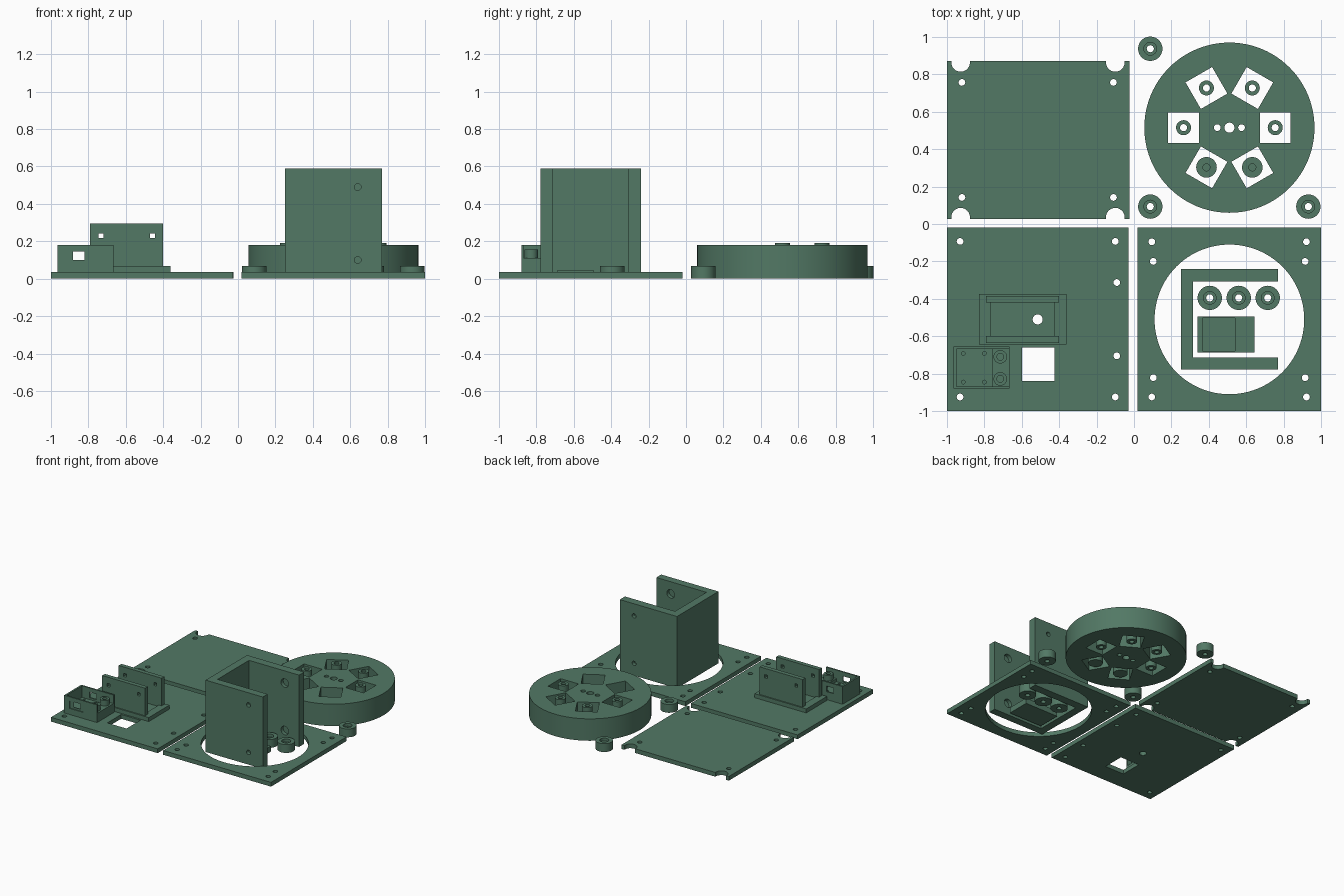
import bpy, bmesh, math
from mathutils import Matrix, Vector

if "Cube" in bpy.data.objects:
    bpy.data.objects.remove(bpy.data.objects["Cube"], do_unlink=True)

GREEN = (0.085, 0.19, 0.13, 1)
mat = bpy.data.materials.new("matte green plastic")
mat.use_nodes = True
mat.diffuse_color = GREEN
mat.node_tree.nodes["Principled BSDF"].inputs["Base Color"].default_value = GREEN


def finish(bm, name):
    mesh = bpy.data.meshes.new(name)
    bm.to_mesh(mesh)
    bm.free()
    mesh.materials.append(mat)
    ob = bpy.data.objects.new(name, mesh)
    bpy.context.collection.objects.link(ob)
    return ob


def box(name, xs, ys, zs, turn=0):
    """Box from ranges, optionally turned about its own vertical axis."""
    bm = bmesh.new()
    mid = Vector([sum(r) / 2 for r in (xs, ys, zs)])
    size = [abs(r[1] - r[0]) for r in (xs, ys, zs)]
    m = Matrix.Translation(mid) @ Matrix.Rotation(turn, 4, "Z") @ Matrix.Diagonal((*size, 1))
    bmesh.ops.create_cube(bm, size=1, matrix=m)
    return finish(bm, name)


def rod(name, x, y, r, zs, sides=40):
    """Vertical cylinder."""
    bm = bmesh.new()
    m = Matrix.Translation((x, y, sum(zs) / 2))
    bmesh.ops.create_cone(bm, cap_ends=True, segments=sides, radius1=r, radius2=r,
                          depth=zs[1] - zs[0], matrix=m)
    return finish(bm, name)


def rod_y(name, x, z, r, ys):
    """Cylinder lying along y."""
    bm = bmesh.new()
    m = Matrix.Translation((x, sum(ys) / 2, z)) @ Matrix.Rotation(math.pi / 2, 4, "X")
    bmesh.ops.create_cone(bm, cap_ends=True, segments=32, radius1=r, radius2=r,
                          depth=ys[1] - ys[0], matrix=m)
    return finish(bm, name)


def combine(ob, others, operation="DIFFERENCE"):
    for other in others:
        mod = ob.modifiers.new("shape", "BOOLEAN")
        mod.operation, mod.solver, mod.object = operation, "EXACT", other
    bpy.context.view_layer.update()
    deps = bpy.context.evaluated_depsgraph_get()
    mesh = bpy.data.meshes.new_from_object(ob.evaluated_get(deps))
    ob.modifiers.clear()
    ob.data = mesh
    for other in others:
        bpy.data.objects.remove(other, do_unlink=True)
    return ob


def smooth(ob):
    bpy.ops.object.select_all(action="DESELECT")
    ob.select_set(True)
    bpy.context.view_layer.objects.active = ob
    bpy.ops.object.shade_smooth_by_angle(angle=math.radians(30))


THROUGH = (-0.1, 0.8)
THICK = 0.035


def holes(points, r=0.018):
    return [rod("cutter", x, y, r, THROUGH, 24) for x, y in points]


def grid(xs, ys):
    return [(x, y) for x in xs for y in ys]


def bushing(name, x, y, bore=True):
    ob = rod(name, x, y, 0.065 if bore else 0.055, (0, 0.068))
    cuts = [rod("cutter", x, y, 0.034, (0.045, 0.1))] if bore else []
    cuts.append(rod("cutter", x, y, 0.019, (-0.1 if bore else 0.03, 0.1), 24))
    smooth(combine(ob, cuts))


# Base plate with servo window
base = box("base_plate", (-1, -0.03), (-1, -0.02), (0, THICK))
points = grid((-0.93, -0.1), (-0.093, -0.925)) + [(-0.092, -0.313), (-0.092, -0.705)]
window = box("cutter", (-0.60, -0.425), (-0.84, -0.66), THROUGH)
smooth(combine(base, holes(points) + holes([(-0.515, -0.51)], 0.027) + [window]))

# Twin wall bracket on the base plate
foot = box("bracket_foot", (-0.83, -0.36), (-0.645, -0.375), (THICK, 0.068))
pocket = box("cutter", (-0.765, -0.425), (-0.602, -0.42), (0.055, 0.2))
smooth(combine(foot, holes([(-0.515, -0.51)], 0.027) + [pocket]))
for name, ys in (("bracket_wall_back", (-0.42, -0.385)), ("bracket_wall_front", (-0.635, -0.6))):
    wall = box(name, (-0.79, -0.40), ys, (0.068, 0.295))
    slots = [box("cutter", (x - 0.013, x + 0.013), (ys[0] - 0.1, ys[1] + 0.1), (0.217, 0.243))
             for x in (-0.733, -0.458)]
    combine(wall, slots)

# Open connector housing with socket opening and screw posts
housing = box("connector_housing", (-0.965, -0.665), (-0.88, -0.655), (THICK, 0.18))
cuts = [
    box("cutter", (-0.95, -0.76), (-0.868, -0.667), (0.085, 0.3)),
    box("cutter", (-0.77, -0.6), (-0.868, -0.667), (0.11, 0.3)),
    box("cutter", (-0.915, -0.795), (-0.9, -0.872), (0.085, 0.148)),
    box("cutter", (-0.882, -0.82), (-0.95, -0.6), (0.1, 0.146)),
]
cuts += [rod("cutter", x, y, 0.01, (0.06, 0.2), 16)
         for x, y in grid((-0.913, -0.8), (-0.692, -0.845))]
combine(housing, cuts)
for name, y in (("housing_post_back", -0.71), ("housing_post_front", -0.828)):
    post = rod(name, -0.715, y, 0.036, (0.1, 0.155))
    smooth(combine(post, [rod("cutter", -0.715, y, 0.018, (0.12, 0.3), 24)]))

# Cover plate with notched corners
cover = box("cover_plate", (-1, -0.025), (0.028, 0.872), (0, THICK))
notches = holes(grid((-0.927, -0.1), (0.036, 0.864)), 0.05)
smooth(combine(cover, notches + holes(grid((-0.92, -0.11), (0.142, 0.757)))))

# Ring plate with large round opening
ring = box("ring_plate", (0.02, 1), (-1, -0.02), (0, THICK))
points = grid((0.095, 0.922), (-0.095, -0.925)) + grid((0.103, 0.915), (-0.2, -0.822))
opening = rod("cutter", 0.51, -0.51, 0.4, THROUGH, 96)
smooth(combine(ring, [opening] + holes(points)))

# Upright channel bracket, its arms counterbored from the inside
channel = box("channel_bracket", (0.25, 0.77), (-0.778, -0.24), (0, 0.59))
cuts = [box("cutter", (0.315, 0.9), (-0.715, -0.307), THROUGH)]
for z in (0.1, 0.49):
    for outer, inner, sign in ((-0.778, -0.715, 1), (-0.24, -0.307, -1)):
        drill = sorted((outer - 0.02 * sign, outer + 0.03 * sign))
        bore = sorted((inner + 0.02 * sign, inner - 0.03 * sign))
        cuts += [rod_y("cutter", 0.64, z, 0.018, drill), rod_y("cutter", 0.64, z, 0.035, bore)]
smooth(combine(channel, cuts))

# Small recessed block inside the channel
block = box("recessed_block", (0.34, 0.645), (-0.687, -0.495), (0, 0.046))
combine(block, [box("cutter", (0.365, 0.54), (-0.68, -0.502), (0.02, 0.1))])

# Loose bushings
spots = [(0.405, -0.395), (0.56, -0.395), (0.715, -0.395),
         (0.087, 0.937), (0.087, 0.093), (0.932, 0.093)]
for i, (x, y) in enumerate(spots):
    bushing(f"bushing_{i + 1}", x, y)

# Round drum with six square windows and a post in each
CX, CY, REACH = 0.51, 0.515, 0.245
drum = rod("drum", CX, CY, 0.455, (0, 0.18), 96)
cuts = holes([(CX, CY)], 0.027) + holes([(CX - 0.065, CY), (CX + 0.065, CY)])
for i in range(6):
    a = math.radians(60 * i)
    x, y = CX + REACH * math.cos(a), CY + REACH * math.sin(a)
    cuts.append(box("cutter", (x - 0.082, x + 0.082), (y - 0.082, y + 0.082), THROUGH, a))
    if i > 3:
        bushing(f"drum_peg_{i + 1}", x, y, bore=False)
    else:
        tube = rod(f"drum_tube_{i + 1}", x, y, 0.04, (0, 0.192))
        smooth(combine(tube, holes([(x, y)], 0.019)))
smooth(combine(drum, cuts))
